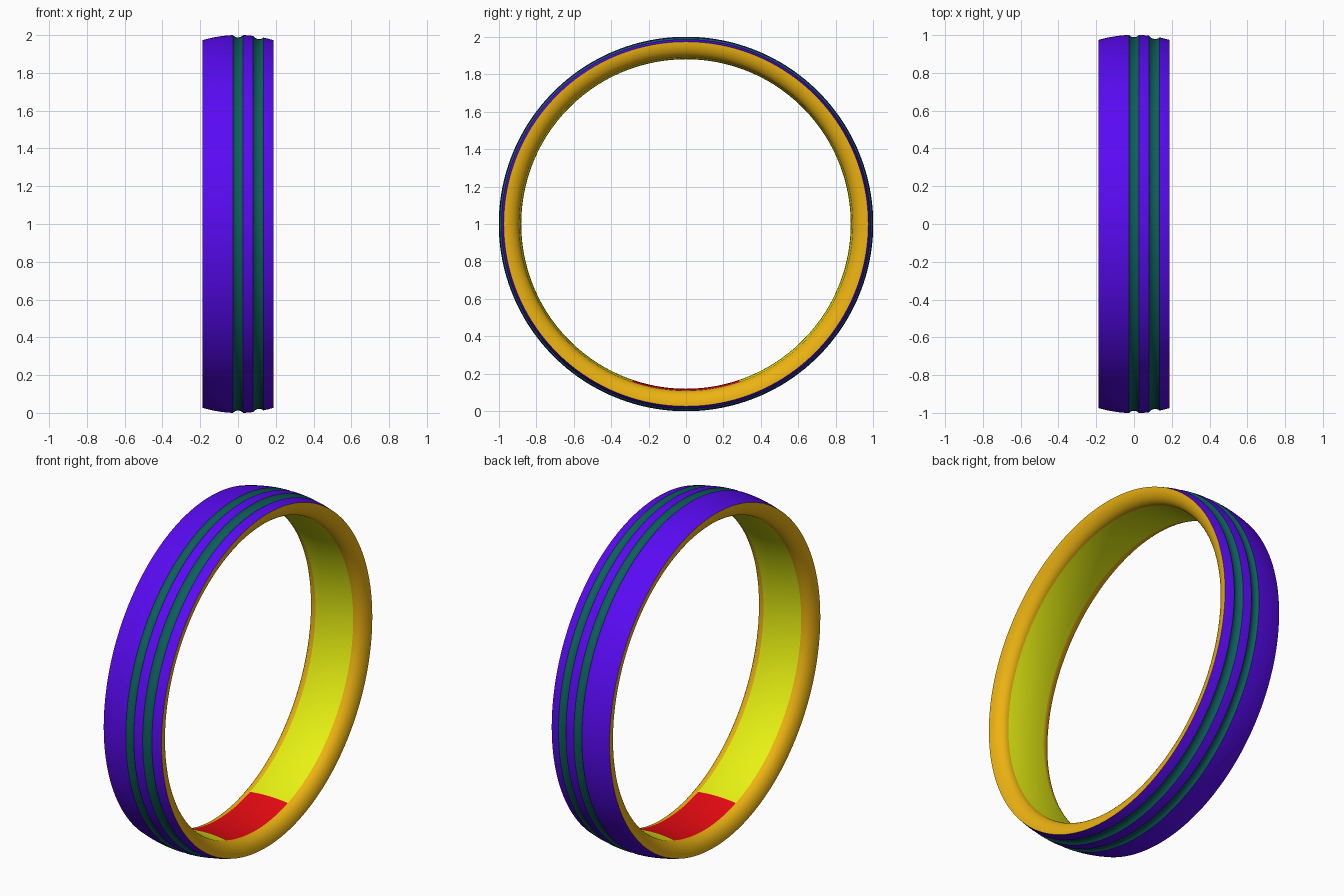
import bpy, math

if "Cube" in bpy.data.objects:
    bpy.data.objects.remove(bpy.data.objects["Cube"])

SEG = 192          # steps around the full ring
HALF = 0.187       # half width of the band
RIM = 0.122        # half width of the flat inner face


def dome(x):
    return 1.0006 - 0.027 * (x / HALF) ** 2


def inner(x):
    return 0.88 + 0.010 * (x / RIM) ** 2


def material(name, rgb):
    m = bpy.data.materials.new(name)
    m.diffuse_color = (*rgb, 1)
    m.use_nodes = True
    m.node_tree.nodes["Principled BSDF"].inputs["Base Color"].default_value = m.diffuse_color
    return m


violet = material("violet", (0.10, 0.003, 0.90))
teal = material("teal", (0.004, 0.115, 0.105))
amber = material("amber", (0.84, 0.45, 0.006))
yellow = material("yellow", (0.80, 0.88, 0.006))
red = material("red", (0.80, 0.003, 0.006))


def span(a, b, n):
    return [a + (b - a) * i / n for i in range(n + 1)]


def lathe(name, profile, mat, start=0, steps=SEG):
    """Sweep an (x, radius) profile around the x axis through z = 1."""
    full = steps == SEG
    cols = steps if full else steps + 1
    n = len(profile)
    verts, faces = [], []
    for j in range(cols):
        a = 2 * math.pi * (start + j) / SEG
        verts += [(x, r * math.cos(a), 1 + r * math.sin(a)) for x, r in profile]
    for j in range(steps):
        k = (j + 1) % cols
        faces += [(j * n + i, k * n + i, k * n + i + 1, j * n + i + 1)
                  for i in range(n - 1)]
    me = bpy.data.meshes.new(name)
    me.from_pydata(verts, [], faces)
    me.update()
    me.materials.append(mat)
    for p in me.polygons:
        p.use_smooth = True
    ob = bpy.data.objects.new(name, me)
    bpy.context.collection.objects.link(ob)


# domed outer bands between the grooves
grooves = [(-0.026, 0.026), (0.080, 0.134)]
edges = [-HALF] + [v for g in grooves for v in g] + [HALF]
for i in range(0, len(edges), 2):
    pts = [(x, dome(x)) for x in span(edges[i], edges[i + 1], 8)]
    lathe(f"outer_band_{i // 2 + 1}", pts, violet)

# rounded channels cut into the outer face
for i, (a, b) in enumerate(grooves):
    pts = [(x, dome(x) - 0.013 * max(0.0, math.sin(math.pi * k / 10)) ** 0.7)
           for k, x in enumerate(span(a, b, 10))]
    lathe(f"groove_{i + 1}", pts, teal)

# rounded rims joining the outer and inner faces
r0, r1 = dome(HALF), inner(RIM)
arc = [(RIM + (HALF - RIM) * math.cos(t), r0 - (r0 - r1) * math.sin(t))
       for t in span(0, math.pi / 2, 10)]
lathe("right_rim", arc, amber)
lathe("left_rim", [(-x, r) for x, r in reversed(arc)], amber)

# comfort-fit inner face, with a red panel at the bottom
pts = [(x, inner(x)) for x in span(RIM, -RIM, 10)]
bottom = SEG * 3 // 4
lathe("inner_panel", pts, red, bottom - 10, 20)
lathe("inner_face", pts, yellow, bottom + 10, SEG - 20)
